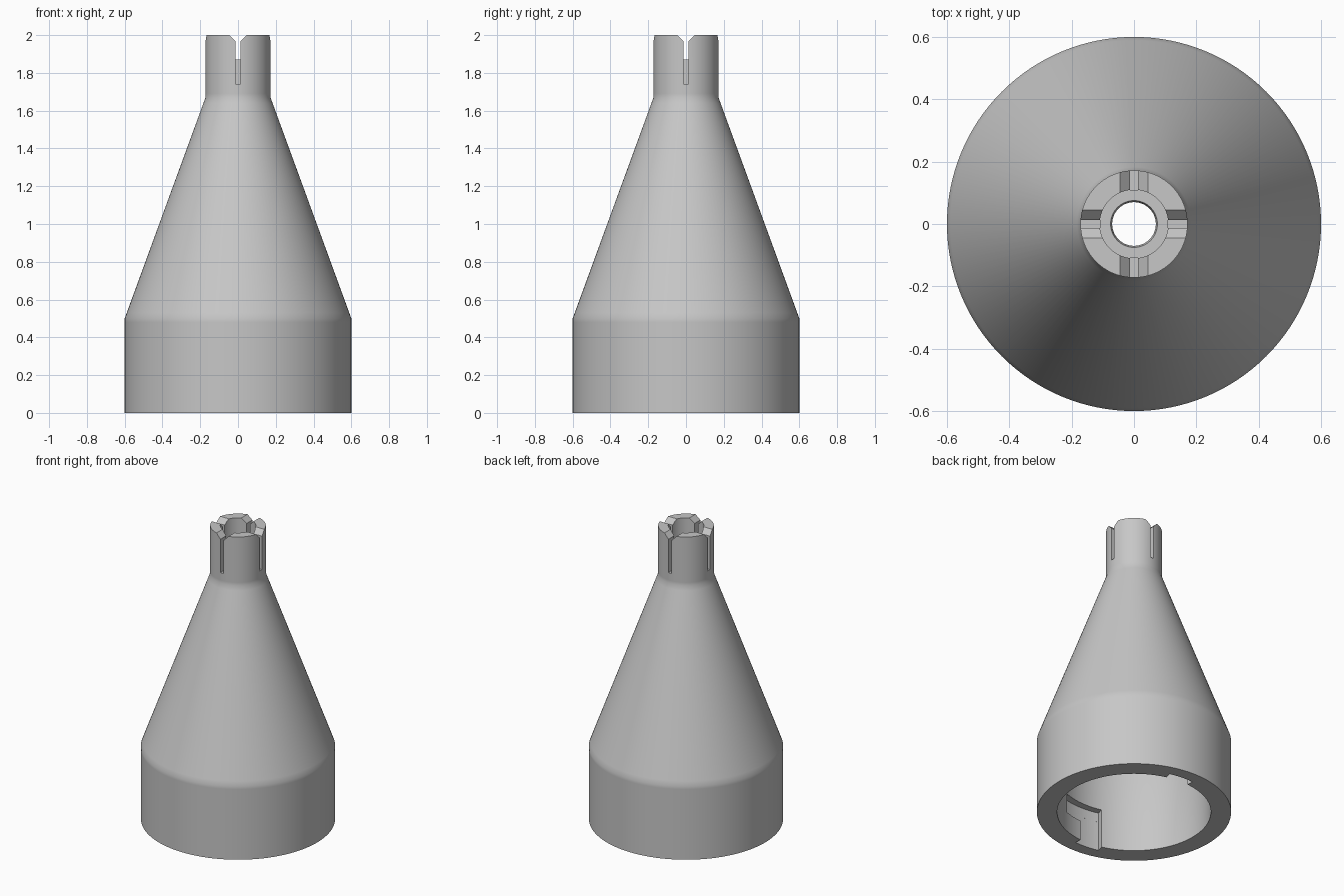
import bpy, bmesh
from math import cos, sin, pi, radians
from mathutils import Matrix

cube = bpy.data.objects.get("Cube")
if cube:
    bpy.data.objects.remove(cube, do_unlink=True)

grey = bpy.data.materials.new("matte_grey")
grey.use_nodes = True
colour = (0.57, 0.57, 0.57, 1)
grey.diffuse_color = colour
shader = grey.node_tree.nodes["Principled BSDF"]
shader.inputs["Base Color"].default_value = colour
shader.inputs["Roughness"].default_value = 0.6

SEGMENTS = 128


def make_object(name, bm):
    bmesh.ops.recalc_face_normals(bm, faces=bm.faces[:])
    mesh = bpy.data.meshes.new(name)
    bm.to_mesh(mesh)
    bm.free()
    obj = bpy.data.objects.new(name, mesh)
    bpy.context.collection.objects.link(obj)
    mesh.materials.append(grey)
    return obj


def lathe(name, profile):
    """Revolve a closed (radius, z) loop about the z axis."""
    bm = bmesh.new()
    rings = []
    for i in range(SEGMENTS):
        a = 2 * pi * i / SEGMENTS
        rings.append([bm.verts.new((r * cos(a), r * sin(a), z)) for r, z in profile])
    n = len(profile)
    for i in range(SEGMENTS):
        here, after = rings[i], rings[(i + 1) % SEGMENTS]
        for j in range(n):
            k = (j + 1) % n
            bm.faces.new((here[j], after[j], after[k], here[k]))
    return make_object(name, bm)


def prism(name, points, offset):
    """Extrude a polygon of 3D points along an offset vector."""
    bm = bmesh.new()
    face = bm.faces.new([bm.verts.new(p) for p in points])
    result = bmesh.ops.extrude_face_region(bm, geom=[face], use_keep_orig=True)
    moved = [v for v in result["geom"] if isinstance(v, bmesh.types.BMVert)]
    bmesh.ops.translate(bm, verts=moved, vec=offset)
    return make_object(name, bm)


def cut(body, cutter):
    """Subtract the cutter from the body, then discard it."""
    cutter.hide_render = True
    mod = body.modifiers.new("cut", "BOOLEAN")
    mod.operation = "DIFFERENCE"
    mod.solver = "EXACT"
    mod.object = cutter
    bpy.context.view_layer.objects.active = body
    bpy.ops.object.modifier_apply(modifier=mod.name)
    bpy.data.objects.remove(cutter, do_unlink=True)


def sector(start, end, inner, outer, low, high):
    """Ring sector cutter between two angles in degrees."""
    steps = 12
    angles = [radians(start + (end - start) * i / steps) for i in range(steps + 1)]
    points = [(inner * cos(a), inner * sin(a), low) for a in angles]
    points += [(outer * cos(a), outer * sin(a), low) for a in reversed(angles)]
    return prism("pocket_cutter", points, (0, 0, high - low))


# Hollow nozzle: skirt, cone and neck outside; socket, funnel and bore inside
outside = [(0.6, 0), (0.6, 0.48), (0.6, 0.5), (0.589, 0.53),
           (0.183, 1.64), (0.172, 1.67), (0.172, 1.69), (0.172, 2)]
inside = [(0.11, 2), (0.11, 1.87), (0.075, 1.87), (0.07, 1.85),
          (0.07, 1.62), (0.475, 0.5), (0.475, 0)]
nozzle = lathe("nozzle_body", outside + inside)

# Four slots with flared mouths split the neck rim into jaws
for i in range(4):
    turn = Matrix.Rotation(i * pi / 2, 4, "Z")
    half, flare = 0.0125, 0.045
    groove = [(-half, 1.74), (half, 1.74), (half, 1.9), (-half, 1.9)]
    mouth = [(-half, 1.875), (half, 1.875), (half, 1.967), (flare, 2),
             (flare, 2.05), (-flare, 2.05), (-flare, 2), (-half, 1.967)]
    for shape, start in ((groove, 0.109), (mouth, 0.085)):
        cutter = prism("slot_cutter", [(x, start, z) for x, z in shape], (0, 0.2, 0))
        cutter.data.transform(turn)
        cut(nozzle, cutter)

# Two opposite L-shaped locking pockets in the socket wall
for base in (75, 255):
    cut(nozzle, sector(base, base + 36, 0.44, 0.52, 0.135, 0.265))
    cut(nozzle, sector(base, base + 19, 0.44, 0.52, -0.05, 0.2))

# Smooth the round walls and keep the edges crisp
bpy.ops.object.select_all(action="DESELECT")
nozzle.select_set(True)
bpy.context.view_layer.objects.active = nozzle
bpy.ops.object.shade_smooth_by_angle(angle=radians(30))
